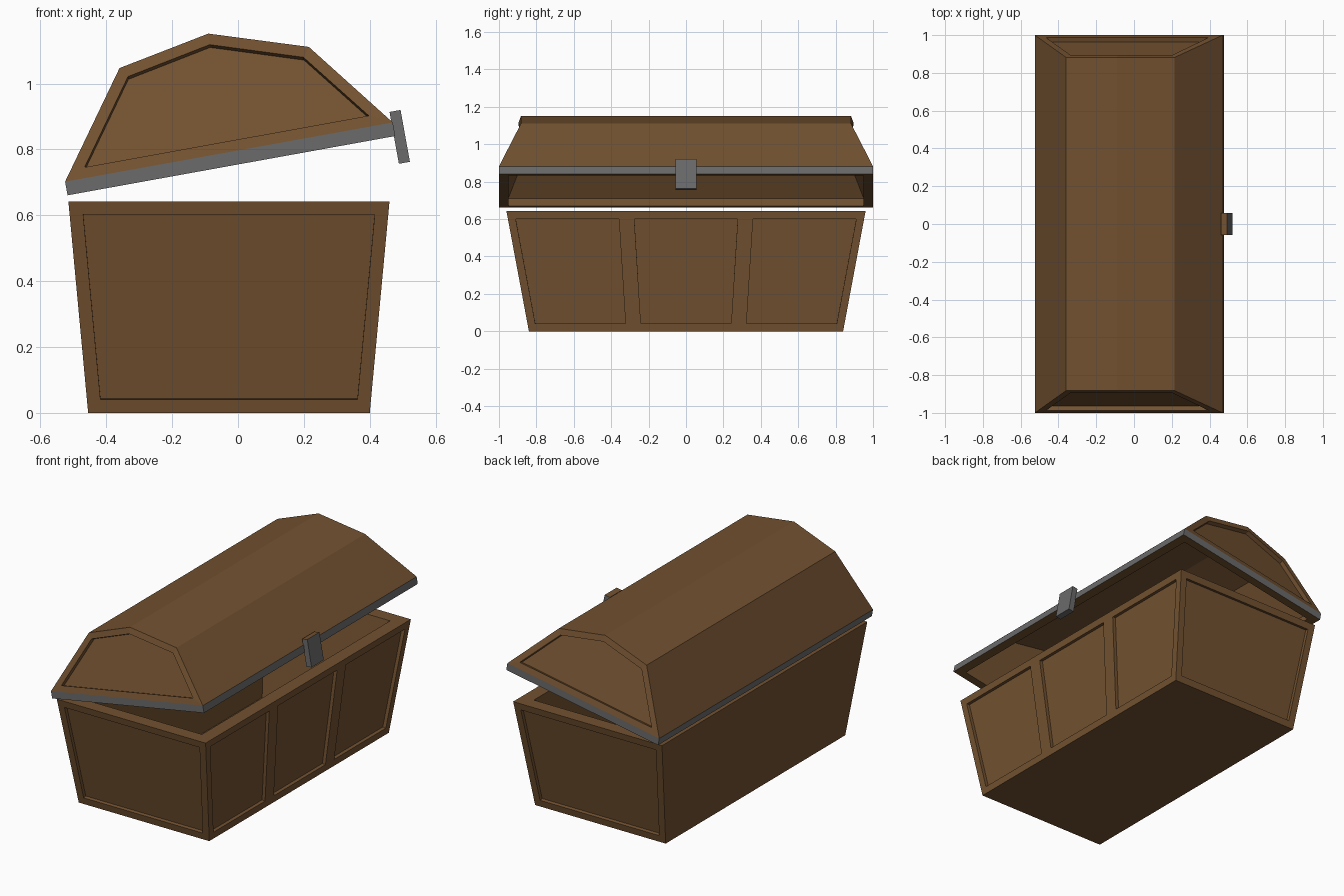
import bpy, bmesh, math
from mathutils import Matrix, Vector

cube = bpy.data.objects.get("Cube")
if cube:
    bpy.data.objects.remove(cube, do_unlink=True)


def material(name, rgb):
    m = bpy.data.materials.new(name)
    m.use_nodes = True
    m.diffuse_color = (*rgb, 1)
    bsdf = next(n for n in m.node_tree.nodes if n.type == 'BSDF_PRINCIPLED')
    bsdf.inputs["Base Color"].default_value = (*rgb, 1)
    return m


WOOD = material("brown wood", (0.17, 0.083, 0.03))
METAL = material("grey metal", (0.145, 0.145, 0.145))


def finish(name, bm, matrix=Matrix.Identity(4)):
    bm.transform(matrix)
    mesh = bpy.data.meshes.new(name)
    bm.to_mesh(mesh)
    bm.free()
    mesh.materials.append(WOOD)
    mesh.materials.append(METAL)
    ob = bpy.data.objects.new(name, mesh)
    bpy.context.collection.objects.link(ob)
    return ob


def bridge(bm, a, b):
    """Quads between two closed rings of vertices."""
    n = len(a)
    return [bm.faces.new((a[i], a[(i + 1) % n], b[(i + 1) % n], b[i])) for i in range(n)]


def recess(bm, faces, margin, depth):
    """Sink a framed panel into each face."""
    bmesh.ops.inset_individual(bm, faces=faces, thickness=margin, use_even_offset=True)
    normals = [f.normal.copy() for f in faces]
    walls = bmesh.ops.extrude_discrete_faces(bm, faces=faces)["faces"]
    for f, n in zip(walls, normals):
        bmesh.ops.translate(bm, verts=f.verts, vec=-n * depth)


# Chest body: tapered open box, front side split in thirds
def box_ring(bm, half_x, half_y, z):
    pts = [(-1, -1), (1, -1), (1, -1 / 3), (1, 1 / 3), (1, 1), (-1, 1)]
    return [bm.verts.new((x * half_x - 0.0275, y * half_y, z)) for x, y in pts]


bm = bmesh.new()
rings = [box_ring(bm, *r) for r in ((0.4275, 0.84, 0), (0.4875, 0.96, 0.642),
                                    (0.4075, 0.88, 0.642), (0.35, 0.765, 0.03))]
sides = bridge(bm, rings[0], rings[1])
bridge(bm, rings[1], rings[2])
bridge(bm, rings[2], rings[3])
bm.faces.new(rings[0])
bm.faces.new(rings[3])
bmesh.ops.recalc_face_normals(bm, faces=bm.faces)
recess(bm, sides[:5], 0.041, 0.02)      # both ends and three front panels
finish("chest_body", bm)

# Lid: hollow faceted shell in its own frame, then tilted open about the back edge
TILT = math.radians(10.25)
LENGTH, RIM = 1.011, 0.042
hinge = Matrix.Translation((-0.525, 0, 0.702)) @ Matrix.Rotation(-TILT, 4, 'Y')


def shell(bm, u0, u1, half_y, ridge_y, ridge):
    """Rim ring, roof and ends of one skin; returns bottom ring, rim faces, end faces."""
    corners = [(u0, -half_y), (u1, -half_y), (u1, half_y), (u0, half_y)]
    low = [bm.verts.new((u, y, -RIM)) for u, y in corners]
    top = [bm.verts.new((u, y, 0)) for u, y in corners]
    rim = bridge(bm, low, top)
    arcs = []
    for s, first, last in ((-1, top[0], top[1]), (1, top[3], top[2])):
        arcs.append([first] + [bm.verts.new((u, s * ridge_y, v)) for u, v in ridge] + [last])
    for i in range(4):
        bm.faces.new((arcs[0][i], arcs[0][i + 1], arcs[1][i + 1], arcs[1][i]))
    return low, rim, [bm.faces.new(a) for a in arcs]


bm = bmesh.new()
low, rim, ends = shell(bm, 0, LENGTH, 1.0, 0.882,
                       [(0.224, 0.31), (0.508, 0.365), (0.801, 0.271)])
low_in, _, _ = shell(bm, 0.05, LENGTH - 0.05, 0.95, 0.835,
                     [(0.25, 0.262), (0.508, 0.315), (0.775, 0.228)])
bridge(bm, low, low_in)
for f in rim:
    f.material_index = 1
bmesh.ops.recalc_face_normals(bm, faces=bm.faces)
recess(bm, ends, 0.035, 0.025)
finish("lid", bm, hinge)

# Latch: plate on the front rim, with a wooden top
bm = bmesh.new()
bmesh.ops.create_cube(bm, size=1)
for f in bm.faces:
    f.material_index = 0 if f.normal.z > 0.5 else 1
finish("latch", bm, Matrix.Translation((0.491, 0, 0.838))
       @ Matrix.Rotation(-TILT, 4, 'Y').inverted().inverted()
       @ Matrix.Diagonal(Vector((0.034, 0.114, 0.16, 1))))
